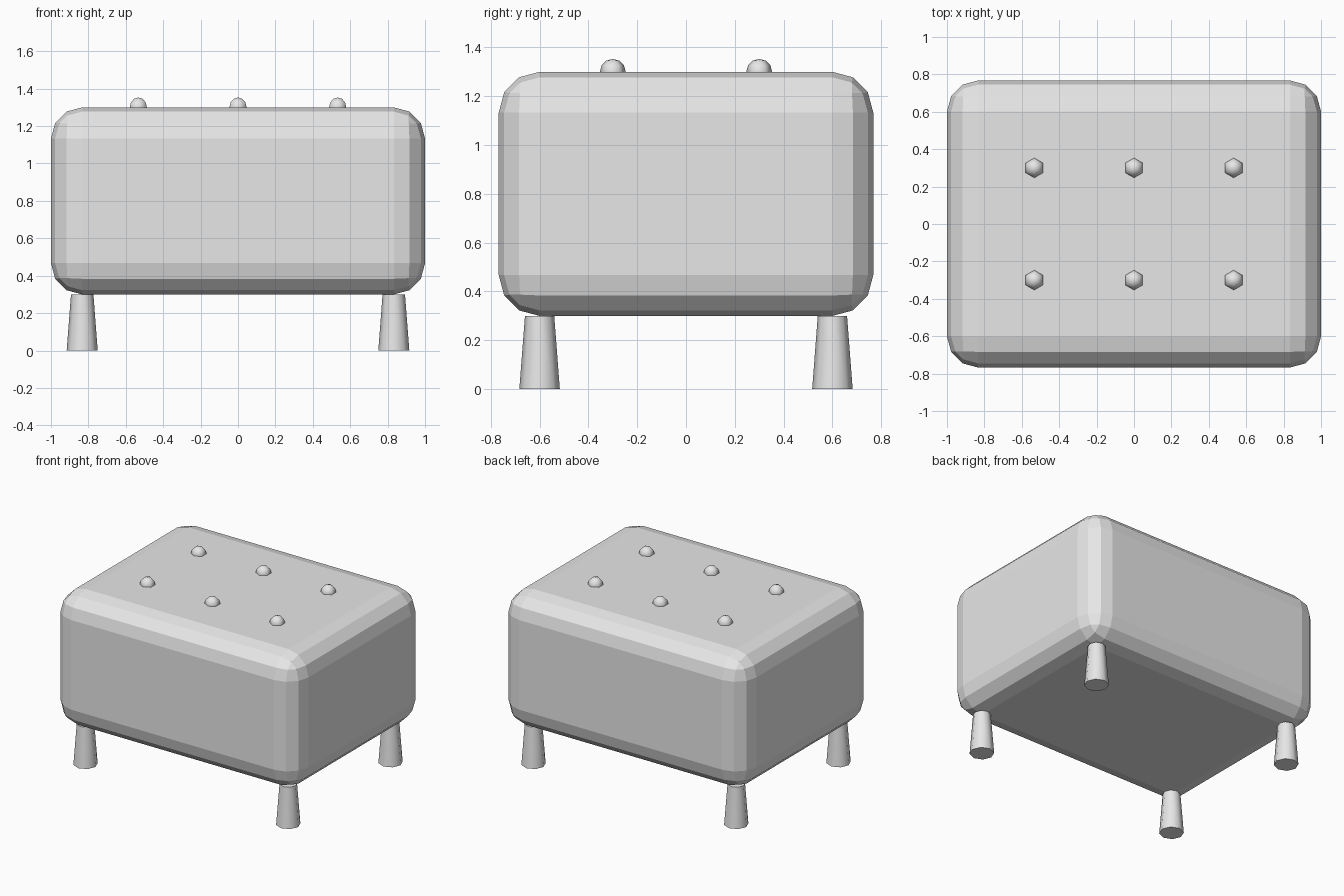
import bpy
import bmesh
from math import radians
from mathutils import Matrix

cube = bpy.data.objects.get("Cube")
if cube:
    bpy.data.objects.remove(cube, do_unlink=True)

grey = bpy.data.materials.new("plain_grey")
grey.use_nodes = True
colour = (0.8, 0.8, 0.8, 1)
grey.diffuse_color = colour
grey.node_tree.nodes["Principled BSDF"].inputs["Base Color"].default_value = colour


def add_object(name, bm, location, smooth=False):
    mesh = bpy.data.meshes.new(name)
    bm.to_mesh(mesh)
    bm.free()
    mesh.materials.append(grey)
    for face in mesh.polygons:
        face.use_smooth = smooth and len(face.vertices) <= 4
    obj = bpy.data.objects.new(name, mesh)
    obj.location = location
    bpy.context.collection.objects.link(obj)
    return obj


# Rounded cushion body
bm = bmesh.new()
bmesh.ops.create_cube(bm, size=1, matrix=Matrix.Diagonal((2, 1.535, 1, 1)))
cushion = add_object("cushion", bm, (0, 0, 0.8))
bevel = cushion.modifiers.new("rounded_edges", "BEVEL")
bevel.width = 0.167
bevel.segments = 3

# Tapered legs, wider at the floor
for side, x in (("right", -0.833), ("left", 0.833)):
    for end, y in (("front", -0.6), ("back", 0.6)):
        bm = bmesh.new()
        bmesh.ops.create_cone(bm, cap_ends=True, segments=8,
                              radius1=0.083, radius2=0.06, depth=0.3)
        add_object(f"{end}_{side}_leg", bm, (x, y, 0.15), smooth=True)

# Domed tufting buttons, half sunk in the top
for row, y in (("front", -0.3), ("back", 0.3)):
    for place, x in (("right", -0.533), ("middle", 0), ("left", 0.533)):
        bm = bmesh.new()
        bmesh.ops.create_uvsphere(bm, u_segments=6, v_segments=6, radius=0.053)
        # Turn a corner of the hexagon towards the back
        widest = max(bm.verts, key=lambda v: v.co.x)
        if abs(widest.co.y) < 0.001:
            bmesh.ops.rotate(bm, verts=bm.verts,
                             matrix=Matrix.Rotation(radians(30), 3, "Z"))
        add_object(f"{row}_{place}_button", bm, (x, y, 1.3), smooth=True)
